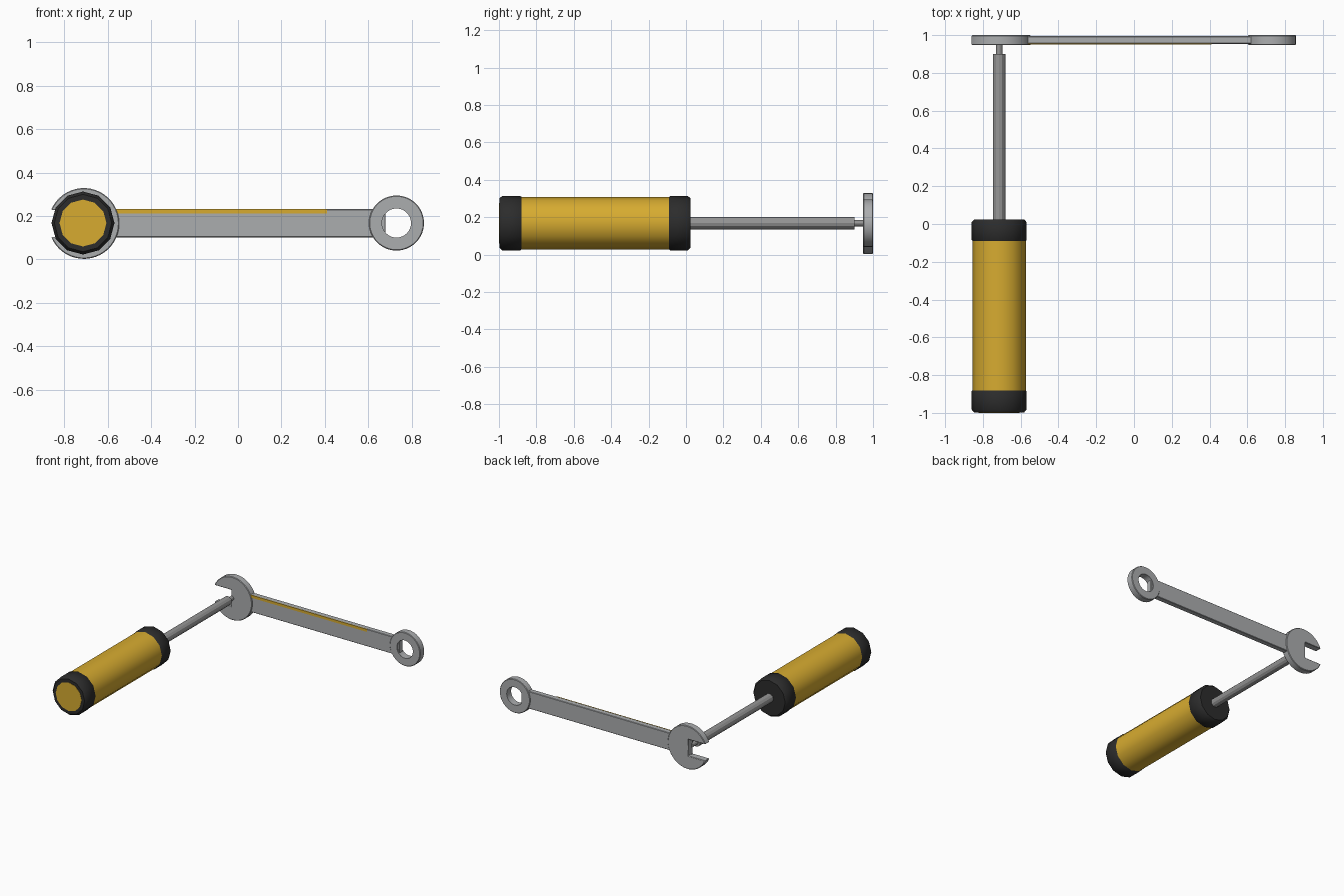
import bpy, bmesh, math

if "Cube" in bpy.data.objects:
    bpy.data.objects.remove(bpy.data.objects["Cube"])

def material(name, rgb):
    m = bpy.data.materials.new(name)
    m.diffuse_color = (*rgb, 1)
    m.use_nodes = True
    m.node_tree.nodes["Principled BSDF"].inputs["Base Color"].default_value = m.diffuse_color
    return m

GOLD = material("gold", (0.68, 0.41, 0.03))
STEEL = material("steel", (0.41, 0.42, 0.43))
DARK_STEEL = material("dark steel", (0.30, 0.30, 0.30))
BLACK = material("black rubber", (0.025, 0.025, 0.025))

def finish(name, bm, mat, smooth=None, bevel=0):
    bmesh.ops.recalc_face_normals(bm, faces=bm.faces)
    me = bpy.data.meshes.new(name)
    bm.to_mesh(me)
    bm.free()
    me.materials.append(mat)
    ob = bpy.data.objects.new(name, me)
    bpy.context.collection.objects.link(ob)
    if bevel:
        b = ob.modifiers.new("bevel", 'BEVEL')
        b.width, b.segments, b.limit_method = bevel, 1, 'ANGLE'
        b.angle_limit = math.radians(50)
    if smooth:
        bpy.ops.object.select_all(action='DESELECT')
        ob.select_set(True)
        bpy.context.view_layer.objects.active = ob
        bpy.ops.object.shade_smooth_by_angle(angle=math.radians(smooth))
    return ob

def lathe(name, cx, cz, profile, sides, mat, closed=False, smooth=None):
    """Turn (radius, y) points around an axis parallel to y."""
    bm = bmesh.new()
    rings = [[bm.verts.new((cx + r * math.cos(a), y, cz + r * math.sin(a)))
              for a in (math.tau * i / sides for i in range(sides))]
             for r, y in profile]
    pairs = list(zip(rings, rings[1:]))
    if closed:
        pairs.append((rings[-1], rings[0]))
    else:
        bm.faces.new(rings[0])
        bm.faces.new(rings[-1])
    for a, b in pairs:
        for i in range(sides):
            j = (i + 1) % sides
            bm.faces.new((a[i], a[j], b[j], b[i]))
    return finish(name, bm, mat, smooth)

def slab(name, outline, y0, y1, mat, smooth=None, bevel=0):
    """Extrude an (x, z) outline along y."""
    bm = bmesh.new()
    f = bm.faces.new([bm.verts.new((x, y0, z)) for x, z in outline])
    ext = bmesh.ops.extrude_face_region(bm, geom=[f])["geom"]
    bmesh.ops.translate(bm, vec=(0, y1 - y0, 0),
                        verts=[v for v in ext if isinstance(v, bmesh.types.BMVert)])
    return finish(name, bm, mat, smooth, bevel)

def box(name, x0, x1, y0, y1, z0, z1, mat, bevel=0):
    return slab(name, [(x0, z0), (x1, z0), (x1, z1), (x0, z1)], y0, y1, mat, bevel=bevel)

AX, AZ = -0.714, 0.168     # screwdriver axis

# Screwdriver: grip, end caps, end disc, shaft, tip
lathe("grip", AX, AZ, [(0.141, -0.95), (0.141, -0.05)], 12, GOLD, smooth=40)
for name, y0, y1 in (("rear_cap", -0.998, -0.87), ("front_cap", -0.10, 0.025)):
    lathe(name, AX, AZ, [(0.132, y0), (0.145, y0 + 0.015),
                         (0.145, y1 - 0.015), (0.132, y1)], 12, BLACK, smooth=40)
lathe("end_disc", AX, AZ, [(0.108, -1.0), (0.108, -0.994)], 12, GOLD)
lathe("shaft", AX, AZ, [(0.033, 0.0), (0.033, 0.90)], 12, DARK_STEEL)
lathe("shaft_tip", AX, AZ, [(0.017, 0.89), (0.017, 0.96)], 12, DARK_STEEL)

# Spanner open jaw: circle with a slot cut in from the left
R, H, N = 0.163, 0.062, 40
a0 = math.pi - math.asin(H / R)
arc = [(-0.71 + R * math.cos(a), 0.166 + R * math.sin(a))
       for a in (-a0 + 2 * a0 * i / N for i in range(N + 1))]
slab("open_jaw", arc + [(-0.72, 0.166 + H), (-0.72, 0.166 - H)],
     0.947, 1.0, STEEL, smooth=30, bevel=0.004)

# Spanner bar, painted stripe and ring end
box("bar", -0.70, 0.68, 0.954, 0.994, 0.102, 0.232, STEEL, bevel=0.003)
box("stripe", -0.57, 0.41, 0.950, 0.956, 0.213, 0.2325, GOLD)
ro, ri, y0, y1 = 0.127, 0.067, 0.947, 1.0
lathe("ring_end", 0.73, 0.168,
      [(ri, y0), (ro - 0.004, y0), (ro, y0 + 0.004),
       (ro, y1 - 0.004), (ro - 0.004, y1), (ri, y1)],
      36, STEEL, closed=True, smooth=30)
